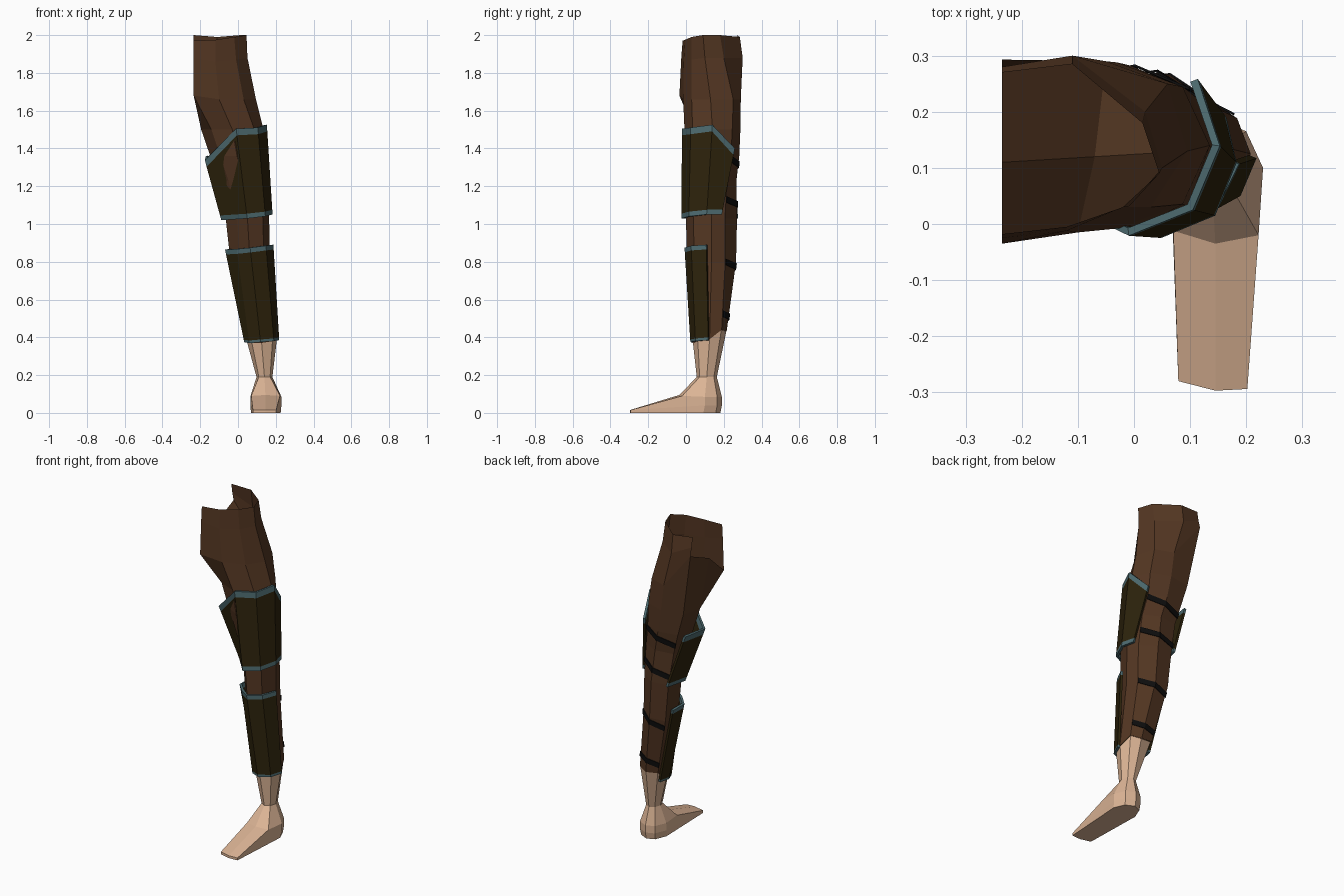
import bpy, bmesh, math
from mathutils import Vector

if "Cube" in bpy.data.objects:
    bpy.data.objects.remove(bpy.data.objects["Cube"])


def material(name, rgb):
    m = bpy.data.materials.new(name)
    m.diffuse_color = (*rgb, 1)
    m.use_nodes = True
    m.node_tree.nodes["Principled BSDF"].inputs["Base Color"].default_value = m.diffuse_color
    return m


BROWN = material("brown_cloth", (0.087, 0.037, 0.016))
OLIVE = material("dark_olive", (0.026, 0.0165, 0.0035))
TEAL = material("teal_trim", (0.074, 0.145, 0.16))
SKIN = material("skin", (0.71, 0.455, 0.30))
BLACK = material("black_strap", (0.004, 0.004, 0.004))

# Column order: front-left, front, front-right, right, back-right, back, back-left, left
ANGLES = [math.radians(a) for a in (225, 270, 315, 0, 45, 90, 135, 180)]
FL, FRONT, FR, RIGHT, BR, BACK, BL, LEFT = range(8)


def octagon(cx, cy, rx, ry, z):
    return [Vector((cx + rx * math.cos(a), cy + ry * math.sin(a), z)) for a in ANGLES]


def leg_section(cx, cy, rx, ry, z):
    """Octagon with a fuller inner back and flatter inner front and outer back at the knee."""
    row = octagon(cx, cy, rx, ry, z)
    k = max(0, 1 - abs(z - .95) / .42)
    row[BL] += Vector((-.02, .02, 0)) + Vector((-.008, .006, 0)) * k
    row[BR] += Vector((.012, -.03, 0)) * k
    row[FL] += Vector((.027, .025, 0)) * max(0, 1 - abs(z - .95) / .7)
    return row


def loft(name, rows, mats, closed=True, row_mat=None, cap=False, thickness=0):
    """Skin rows of points listed from the bottom up; a shorter row leaves a gap."""
    bm = bmesh.new()
    grid = [[bm.verts.new(p) for p in row] for row in rows]
    if cap:
        bm.faces.new(list(reversed(grid[0])))
    for r, (a, b) in enumerate(zip(grid, grid[1:])):
        n = min(len(a), len(b))
        wrap = closed and len(a) == len(b) == 8
        for i in range(n if wrap else n - 1):
            j = (i + 1) % n
            f = bm.faces.new((a[i], a[j], b[j], b[i]))
            f.material_index = row_mat[r] if row_mat else 0
    mesh = bpy.data.meshes.new(name)
    bm.to_mesh(mesh)
    bm.free()
    for m in mats:
        mesh.materials.append(m)
    ob = bpy.data.objects.new(name, mesh)
    bpy.context.collection.objects.link(ob)
    if thickness:
        mod = ob.modifiers.new("thickness", 'SOLIDIFY')
        mod.thickness = thickness
        mod.offset = 0
    return ob


# Trouser leg: tapered octagons, then a half hip open at the top and the midline
SECTIONS = [
    (0.125, 0.125, 0.083, 0.09, 0.40),
    (0.064, 0.135, 0.104, 0.13, 0.80),
    (0.05, 0.135, 0.115, 0.135, 1.03),
    (0.025, 0.13, 0.13, 0.137, 1.23),
    (-0.005, 0.135, 0.142, 0.147, 1.36),
    (-0.03, 0.14, 0.165, 0.148, 1.50),
]
HEM = (-0.03, -0.03, -0.02, -0.01, 0.04, 0.03, 0.04, -0.01)
leg_rows = [leg_section(*s) for s in SECTIONS]
for p, dz in zip(leg_rows[0], HEM):
    p.z += dz
crotch = [(-.235, -.035, 1.68), (-.10, -.015, 1.66), (.03, .03, 1.66), (.095, .13, 1.66),
          (.06, .25, 1.66), (-.05, .29, 1.66), (-.235, .293, 1.89), (-.235, .11, 1.81)]
hip = [(-.235, -.025, 1.88), (-.12, -.012, 1.86), (-.01, .03, 1.87), (.05, .10, 1.88),
       (.02, .20, 1.88), (-.11, .30, 1.88), (-.235, .28, 1.94)]
waist = [(-.235, -.018, 1.97), (-.12, -.005, 1.975), (-.02, .03, 1.99), (.045, .09, 2.0),
         (.015, .18, 2.0), (-.11, .285, 1.99), (-.235, .27, 2.0)]
loft("trouser_leg", leg_rows + [crotch, hip, waist], [BROWN])

# Sloped floor closing the inside of the hip
middle = Vector(crotch[LEFT]).lerp(Vector(crotch[RIGHT]), 0.5)
loft("hip_floor", [[crotch[FL], crotch[FRONT], crotch[FR]],
                   [crotch[LEFT], middle, crotch[RIGHT]],
                   [crotch[BL], crotch[BACK], crotch[BR]]], [BROWN], closed=False)

# Bare ankle and foot
calf = octagon(0.125, 0.125, 0.081, 0.088, 0.40)
calf[BL] += Vector((-.017, .017, 0))
calf[FL] += Vector((.006, .006, 0))
for p, dz in zip(calf, HEM):
    p.z += dz
ankle = octagon(0.14, 0.11, 0.042, 0.053, 0.19)
toe = [(.079, -.28), (.145, -.297), (.202, -.294)]
heel = [(.23, .10), (.20, .165), (.145, .19), (.095, .17), (.065, .10)]
instep = [(.07, -.012, .09), (.145, -.035, .095), (.222, -.02, .09)]
ball = [(x, y, .085) for x, y in heel]
sole_edge = [(x, y, .015) for x, y in toe] + [(x, y, .04) for x, y in heel]
sole = [(x, y, 0) for x, y in toe] + [(x + (.145 - x) * .05, y - .008, 0) for x, y in heel]
loft("foot", [sole, sole_edge, instep + ball, ankle, calf], [SKIN], cap=True)


# Curved guards with a trim band along both rims
def guard(name, bottom, top, low_band, high_band):
    bottom, top = [Vector(p) for p in bottom], [Vector(p) for p in top]

    def blend(d_low, d_high):
        out = []
        for b, t in zip(bottom, top):
            h = t.z - b.z
            out.append(b.lerp(t, d_low / h if d_low else 1 - d_high / h))
        return out
    rows = [bottom, blend(low_band, 0), blend(0, high_band), top]
    loft(name, rows, [OLIVE, TEAL], closed=False, row_mat=(1, 0, 1), thickness=0.014)


guard("thigh_guard",
      [(-.06, .275, 1.03), (-.082, .135, 1.022), (.05, -.018, 1.03),
       (.14, .02, 1.04), (.176, .11, 1.05), (.158, .188, 1.05)],
      [(-.165, .25, 1.36), (-.17, .065, 1.34), (-.01, -.014, 1.505),
       (.10, .03, 1.51), (.146, .14, 1.525), (.107, .256, 1.40)], 0.025, 0.035)
guard("shin_guard",
      [(.05, .19, .38), (.04, .12, .375), (.065, .06, .37), (.12, .03, .375),
       (.185, .055, .38), (.212, .12, .385)],
      [(-.06, .22, .865), (-.062, .115, .865), (-.002, .05, .868), (.065, -.001, .875),
       (.143, .032, .885), (.181, .11, .89)], 0.014, 0.025)


# Slanted straps across the back of the leg
def strap_row(z, drop):
    row = []
    for step, i in enumerate((BR, BACK, BL)):
        h = z - drop * step
        for a, b in zip(leg_rows, leg_rows[1:]):
            if a[i].z <= h <= b[i].z:
                p = a[i].lerp(b[i], (h - a[i].z) / (b[i].z - a[i].z))
                out = p - (a[LEFT] + a[RIGHT]) / 2
                out.z = 0
                row.append(p + out.normalized() * 0.004)
    return row


for name, z, drop in (("upper_thigh", 1.345, .03), ("lower_thigh", 1.13, .025),
                      ("upper_calf", 0.80, .025), ("lower_calf", 0.525, .015)):
    loft(name + "_strap", [strap_row(z - 0.016, drop), strap_row(z + 0.016, drop)],
         [BLACK], closed=False, thickness=0.004)
